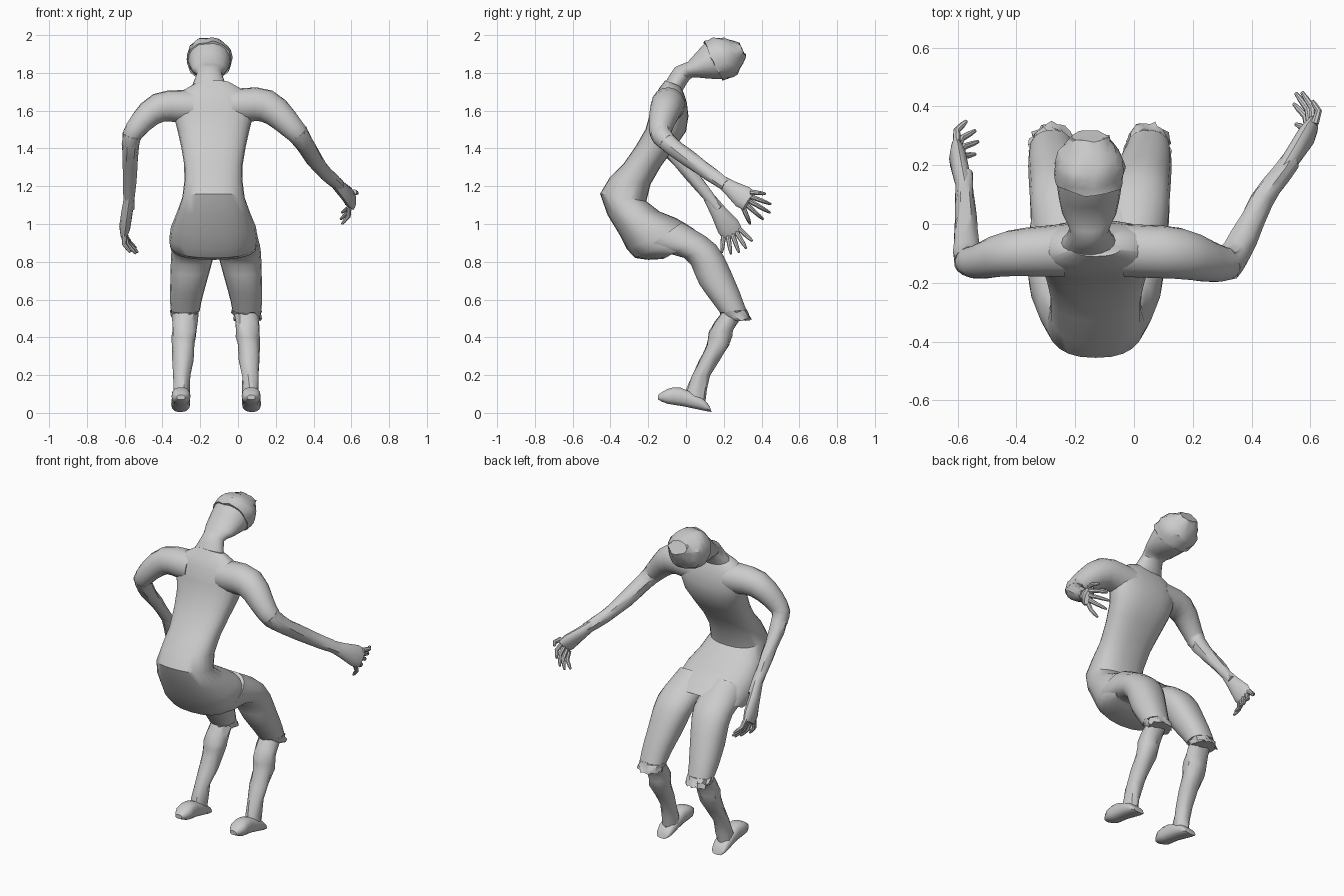
import bpy, bmesh, math, random
from mathutils import Vector

if "Cube" in bpy.data.objects:
    bpy.data.objects.remove(bpy.data.objects["Cube"])

random.seed(4)


def smooth_keys(keys, steps=3):
    """Catmull-Rom spline through tuples of any length."""
    k = [Vector(p) for p in keys]
    k = [2 * k[0] - k[1]] + k + [2 * k[-1] - k[-2]]
    out = []
    for a, b, c, d in zip(k, k[1:], k[2:], k[3:]):
        for s in range(steps):
            t = s / steps
            out.append((2 * b + (c - a) * t + (2 * a - 5 * b + 4 * c - d) * t * t
                        + (3 * b - 3 * c + d - a) * t ** 3) / 2)
    return out + [k[-2]]


def ring(c, u, v, n, power=2):
    def sq(w):
        return math.copysign(abs(w) ** (2 / power), w)
    turn = [2 * math.pi * i / n for i in range(n)]
    return [c + u * sq(math.cos(t)) + v * sq(math.sin(t)) for t in turn]


def skin(name, rings, jitter=0):
    """Bridge vertex rings into a closed mesh, optionally roughened."""
    bm = bmesh.new()
    loops = [[bm.verts.new(p + Vector([random.uniform(-jitter, jitter) for _ in "xyz"]))
              for p in r] for r in rings]
    n = len(loops[0])
    for a, b in zip(loops, loops[1:]):
        for i in range(n):
            j = (i + 1) % n
            bm.faces.new((a[i], a[j], b[j], b[i]))
    bm.faces.new(loops[0])
    bm.faces.new(loops[-1])
    bmesh.ops.recalc_face_normals(bm, faces=bm.faces)
    me = bpy.data.meshes.new(name)
    bm.to_mesh(me)
    bm.free()
    bpy.context.collection.objects.link(bpy.data.objects.new(name, me))


def body(name, keys, x_at, n=18, power=2, jitter=0, steps=2, grow=1):
    """Keys: back y, z, front y, z in the side view, half width."""
    rings = []
    for key in smooth_keys(keys, steps):
        y0, z0, y1, z1, w = key
        z = (z0 + z1) / 2
        rings.append(ring(Vector((x_at(z), (y0 + y1) / 2, z)), Vector((w * grow, 0, 0)),
                          Vector((0, y1 - y0, z1 - z0)) * grow / 2, n, power))
    skin(name, rings, jitter)


def tube(name, pts, radii, across, ref, n=12, jitter=0):
    """Tube along points; radii along ref, and across it."""
    rings = []
    for i, (p, a, b) in enumerate(zip(pts, radii, across)):
        t = (pts[min(i + 1, len(pts) - 1)] - pts[max(i - 1, 0)]).normalized()
        u = Vector(ref)
        u = (u - t * u.dot(t)).normalized()
        rings.append(ring(p, u * a, t.cross(u) * b, n))
    skin(name, rings, jitter)


# torso: neck base, chest, waist, then the bent pelvis
body("torso", [
    (-.11, 1.76, -.03, 1.73, .09), (-.17, 1.67, .005, 1.64, .215),
    (-.215, 1.5, 0, 1.49, .19), (-.33, 1.32, -.13, 1.31, .155),
    (-.455, 1.16, -.21, 1.12, .165), (-.35, .94, -.05, 1.03, .225),
    (-.27, .82, .04, .975, .232), (-.12, .815, .09, .93, .225)],
    lambda z: -.13, n=24, power=2.4)

# neck and head, then a slightly larger ragged hair shell
head = [(-.12, 1.73, -.02, 1.7, .1), (-.06, 1.83, .02, 1.765, .066),
        (.01, 1.86, .06, 1.775, .092), (.1, 1.96, .19, 1.765, .112),
        (.17, 1.985, .27, 1.8, .11), (.28, 1.955, .315, 1.89, .06)]
body("head", head, lambda z: -.152)
body("hair", head[3:], lambda z: -.152, n=22, jitter=.006, steps=3, grow=1.05)


# legs: identical sections, splaying outward towards the ground
for side, s in (("left", -1), ("right", 1)):
    def leg_x(z, s=s):
        return -.116 + s * (.19 - .05 * z - .1 * max(0, z - .6))
    cuff = (.18, .53, .32, .545, .076)
    body(side + "_thigh", [
        (-.24, .85, -.02, 1.01, .11), (-.01, .82, .16, .89, .115),
        (.07, .68, .26, .7, .096), cuff], leg_x, power=2.2, steps=3)
    body(side + "_knee_cuff", [cuff, (.22, .495, .345, .495, .07)],
         leg_x, n=24, jitter=.009)
    body(side + "_shin", [
        (.19, .53, .31, .53, .065), (.125, .43, .25, .44, .065),
        (.11, .36, .23, .36, .06), (.03, .19, .125, .2, .045),
        (-.02, .06, .1, .05, .042)], leg_x, n=14, jitter=.005)
    body(side + "_foot", [
        (.135, .005, .125, .035, .035), (.1, .01, .085, .08, .05),
        (-.02, .035, -.03, .135, .047), (-.1, .048, -.1, .126, .05),
        (-.148, .07, -.148, .095, .022)], leg_x, n=14, power=2.5)


def arm(side, joints, knuckle, tips, thick):
    """Shoulder-to-wrist joints, knuckle centre, and three fingertips of the fan."""
    radii = [.09, .078, .056, .045, .036, .028]
    keys = smooth_keys([(*p, r * (thick if i else 1)) for i, (p, r) in
                        enumerate(zip(joints, radii))])
    pts, rad = [Vector(k[:3]) for k in keys], [k[3] for k in keys]
    along = (0, .75, .66)
    tube(side + "_upper_arm", pts[:10], rad[:10], rad[:10], along, 16)
    tube(side + "_forearm", pts[7:], rad[7:], rad[7:], along, 14, .004)
    # flat palm widening to the knuckles
    wrist, knuckle = pts[-2], Vector(knuckle)
    palm = [wrist.lerp(knuckle, t) for t in (0, .4, .8, 1)]
    tube(side + "_palm", palm, (.028, .03, .03, .018), (.03, .043, .062, .055), (1, 0, 0))
    # five fingers fanned along a curve through the three tips
    first, middle, last = map(Vector, tips)
    for k in range(5):
        t = k / 4
        tip = first.lerp(last, t) + (middle - first.lerp(last, .5)) * 4 * t * (1 - t)
        root = palm[2].lerp(knuckle, .6) + (last - first) * (t - .5) * .5
        bend = Vector((math.copysign(.018, knuckle.x), 0, 0))
        mid = root.lerp(tip, .55) + bend
        r = (.014, .012, .01, .006)
        tube(f"{side}_finger_{k + 1}", [root, mid, mid.lerp(tip, .6), tip], r, r, (1, 0, .3), 8)


# the arms are posed differently: left hangs, right reaches out
arm("left", [(-.24, -.09, 1.62), (-.42, -.1, 1.615), (-.543, -.13, 1.5),
             (-.568, -.1, 1.42), (-.572, .02, 1.27), (-.577, .17, 1.08)],
    (-.605, .25, .945), [(-.57, .19, .85), (-.53, .28, .85), (-.57, .35, .91)], 1)
arm("right", [(-.03, -.09, 1.625), (.15, -.1, 1.625), (.29, -.135, 1.505),
              (.345, -.1, 1.435), (.435, .08, 1.3), (.535, .215, 1.205)],
    (.61, .335, 1.12), [(.55, .34, 1), (.55, .445, 1.06), (.605, .42, 1.16)], 1.12)

# smooth shading with sharp creases kept
for ob in bpy.context.collection.objects:
    ob.select_set(True)
    bpy.context.view_layer.objects.active = ob
bpy.ops.object.shade_smooth_by_angle(angle=math.radians(35))
